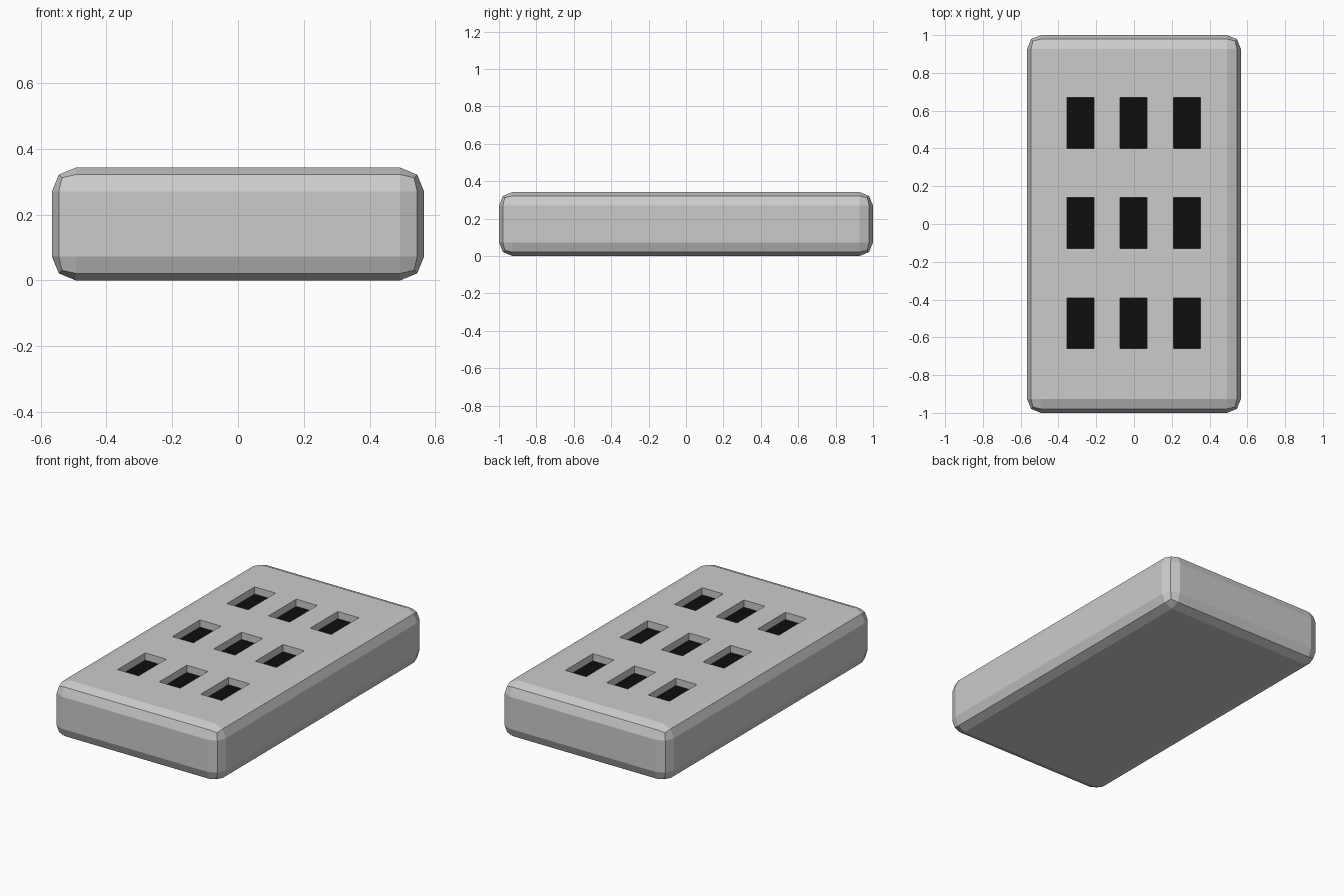
import bpy

if "Cube" in bpy.data.objects:
    bpy.data.objects.remove(bpy.data.objects["Cube"])

W, L, H = 1.132, 2.0, 0.343      # body size
DEPTH = 0.045                    # recess below the top face
HX, HY = 0.143, 0.268            # window size
STEP_X, STEP_Y = 0.282, 0.53


def box(name, size, loc):
    bpy.ops.mesh.primitive_cube_add(size=1, location=loc)
    ob = bpy.context.object
    ob.name = name
    ob.scale = size
    bpy.ops.object.transform_apply(location=False, rotation=False, scale=True)
    return ob


black = bpy.data.materials.new("black")
black.diffuse_color = (0.004, 0.004, 0.004, 1)
black.use_nodes = True
black.node_tree.nodes["Principled BSDF"].inputs["Base Color"].default_value = black.diffuse_color

# Body with two-segment rounded edges
body = box("body", (W, L, H), (0, 0, H / 2))
bev = body.modifiers.new("bevel", 'BEVEL')
bev.width = 0.073
bev.segments = 2

# 3 x 3 windows: a recess cut into the top and a black floor in each
cutters = []
for i in (-1, 0, 1):
    for j in (-1, 0, 1):
        x, y = i * STEP_X - 0.002, j * STEP_Y + 0.005
        cutters.append(box("window_cutter", (HX, HY, DEPTH * 2), (x, y, H)))
        bpy.ops.mesh.primitive_plane_add(size=1, location=(x, y, H - DEPTH + 0.001))
        floor = bpy.context.object
        floor.name = "window_floor"
        floor.scale = (HX, HY, 1)
        floor.data.materials.append(black)

bpy.ops.object.select_all(action='DESELECT')
for c in cutters:
    c.select_set(True)
bpy.context.view_layer.objects.active = cutters[0]
bpy.ops.object.join()
cutter = bpy.context.object
cut = body.modifiers.new("windows", 'BOOLEAN')
cut.object = cutter
cut.operation = 'DIFFERENCE'
cut.solver = 'EXACT'

# Apply the modifiers and drop the cutter
bpy.ops.object.select_all(action='DESELECT')
body.select_set(True)
bpy.context.view_layer.objects.active = body
for m in ("bevel", "windows"):
    bpy.ops.object.modifier_apply(modifier=m)
bpy.data.objects.remove(cutter)
